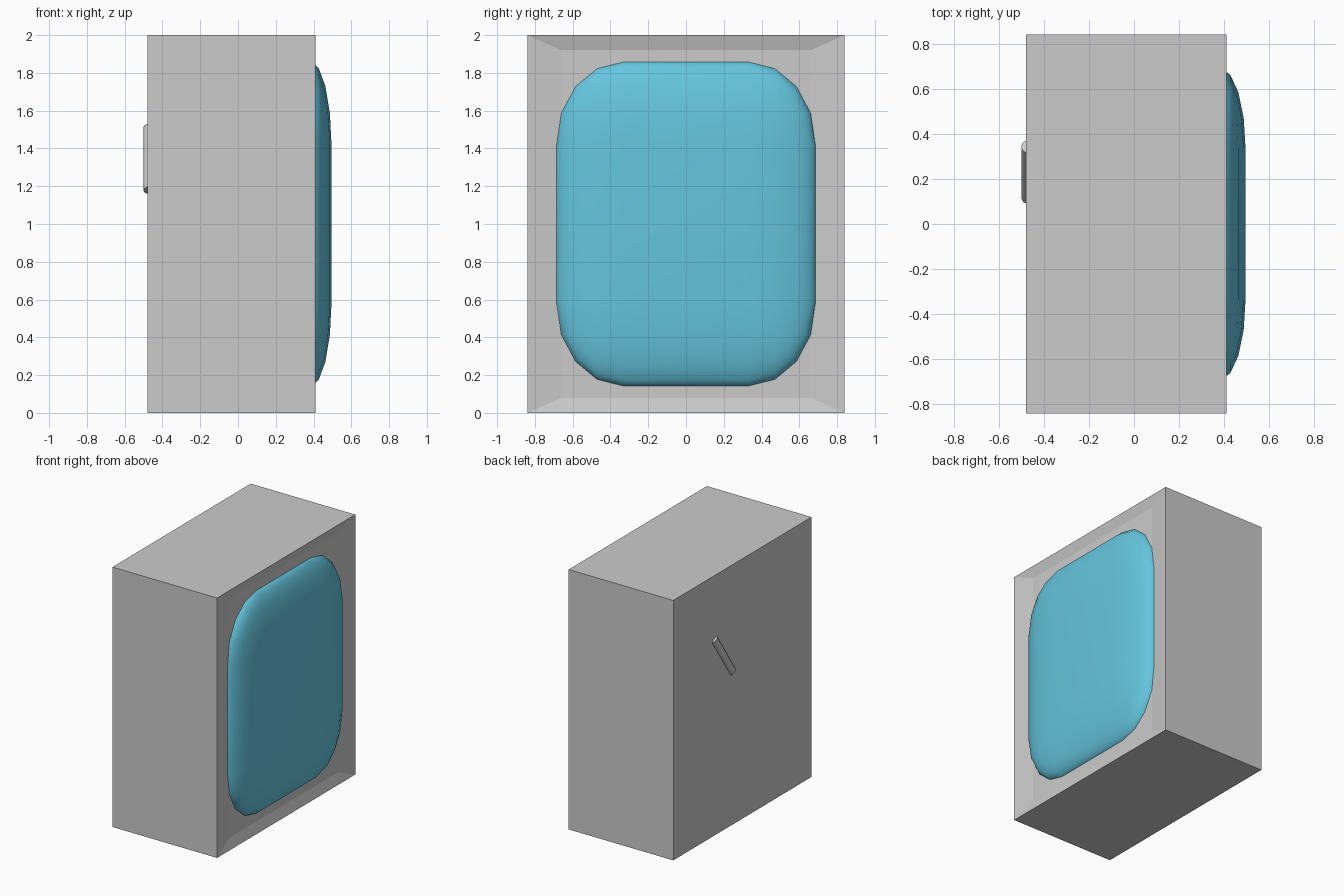
import bpy, bmesh
from math import radians
from mathutils import Matrix

if "Cube" in bpy.data.objects:
    bpy.data.objects.remove(bpy.data.objects["Cube"])

# casing: box with a shallow sloping recess on the +x side
bpy.ops.mesh.primitive_cube_add(size=2, location=(-0.035, 0, 1))
casing = bpy.context.object
casing.name = "casing"
casing.data.transform(Matrix.Diagonal((0.445, 0.84, 1.0, 1)))
bm = bmesh.new()
bm.from_mesh(casing.data)
face = max(bm.faces, key=lambda f: f.normal.x)
bmesh.ops.inset_region(bm, faces=[face], thickness=0.08)
for v in face.verts:
    v.co.x -= 0.022
    v.co.y = 0.66 if v.co.y > 0 else -0.66
    v.co.z = 0.92 if v.co.z > 0 else -0.92
bm.to_mesh(casing.data)
bm.free()

# screen: bevelled cube flattened into a bulging pane
bpy.ops.mesh.primitive_cube_add(size=2, location=(0.28, 0, 1))
screen = bpy.context.object
screen.name = "screen"
screen.scale = (0.215, 0.69, 0.86)
bevel = screen.modifiers.new("rounding", 'BEVEL')
bevel.width = 0.515
bevel.segments = 4
for p in screen.data.polygons:
    p.use_smooth = True
blue = bpy.data.materials.new("screen_blue")
blue.diffuse_color = (0.13, 0.56, 0.73, 1)
blue.use_nodes = True
blue.node_tree.nodes["Principled BSDF"].inputs["Base Color"].default_value = blue.diffuse_color
screen.data.materials.append(blue)

# slanted rod half sunk into the back of the casing
bpy.ops.mesh.primitive_cylinder_add(vertices=16, radius=0.035, depth=0.404,
                                    location=(-0.465, 0.23, 1.345),
                                    rotation=(radians(-34), 0, 0))
rod = bpy.context.object
rod.name = "back_rod"
bpy.ops.object.shade_smooth_by_angle(angle=radians(40))
